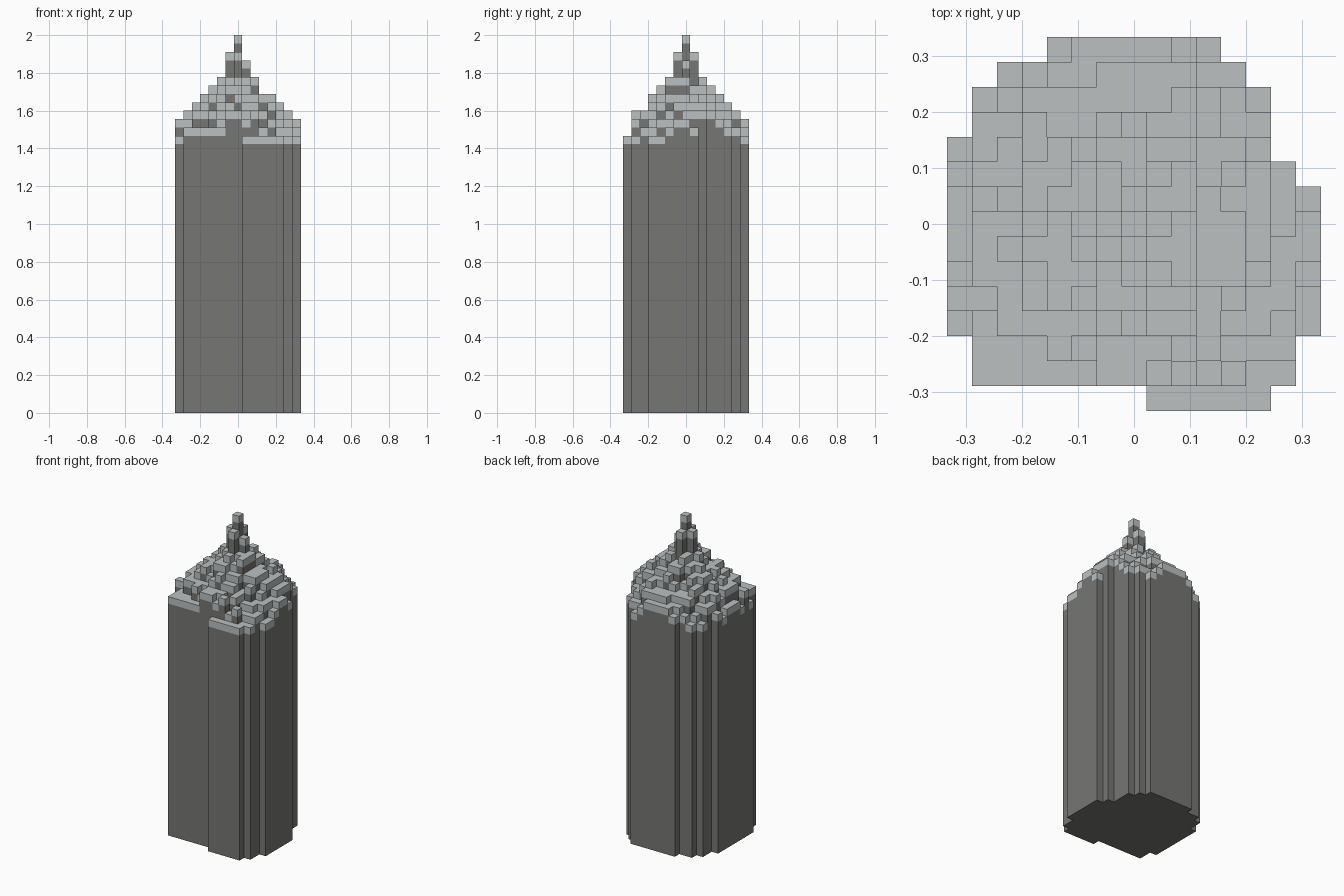
import bpy
import bmesh
import math
import random

cube = bpy.data.objects.get("Cube")
if cube:
    bpy.data.objects.remove(cube, do_unlink=True)

N = 15                      # blocks across
S = 2 / 45                  # block size
MID = N // 2
random.seed(4)


def material(name, rgb):
    mat = bpy.data.materials.new(name)
    mat.use_nodes = True
    colour = (*rgb, 1)
    mat.diffuse_color = colour
    mat.node_tree.nodes["Principled BSDF"].inputs["Base Color"].default_value = colour
    return mat


rock = material("dark_rock", (0.18, 0.18, 0.172))
snow = material("pale_snow", (0.50, 0.53, 0.53))

# Footprint: first and last block of each row, from back to front
spans = ([(4, 10), (2, 11), (1, 12), (1, 12), (0, 12), (0, 13)]
         + [(0, 14)] * 6 + [(1, 13)] * 2 + [(8, 12)])

# Highest block allowed in each column (left to right) and row (back to front)
col_max = [35, 36, 38, 38, 39, 40, 40, 40, 40, 40, 38, 38, 37, 36, 35]
row_max = [35, 36, 37, 39, 39, 40, 40, 40, 40, 40, 39, 38, 36, 36, 33]

# Rugged cone of stacked blocks
height = {}
for j, (first, last) in enumerate(spans):
    for i in range(first, last + 1):
        dist = math.hypot(i - MID, j - MID)
        cone = round(42.4 - dist - random.uniform(0, 1.7))
        height[i, j] = max(32, min(col_max[i], row_max[j], cone))

# Summit spike and its shoulders
for di, dj, top in ((0, 0, 45), (-1, 0, 43), (0, -1, 43), (0, 1, 43), (1, 0, 42)):
    height[MID + di, MID + dj] = top


def point(i, j, k):
    return ((i - N / 2) * S, (N / 2 - j) * S, k * S)


def face(bm, corners):
    bm.faces.new([bm.verts.new(point(*c)) for c in corners])


def wall(bm, a, b, low, high):
    if high > low:
        face(bm, [(*a, low), (*b, low), (*b, high), (*a, high)])


def finish(bm, name, mat):
    bmesh.ops.remove_doubles(bm, verts=bm.verts, dist=S / 100)
    bmesh.ops.dissolve_limit(bm, angle_limit=0.01, verts=bm.verts, edges=bm.edges)
    mesh = bpy.data.meshes.new(name)
    bm.to_mesh(mesh)
    bm.free()
    mesh.materials.append(mat)
    obj = bpy.data.objects.new(name, mesh)
    bpy.context.collection.objects.link(obj)


rock_bm, snow_bm = bmesh.new(), bmesh.new()
for (i, j), top in height.items():
    ring = [(i, j), (i, j + 1), (i + 1, j + 1), (i + 1, j)]
    face(snow_bm, [(*c, top) for c in ring])
    face(rock_bm, [(*c, 0) for c in reversed(ring)])
    # Exposed sides: one block of snow over bare rock
    for n, (di, dj) in enumerate(((-1, 0), (0, 1), (1, 0), (0, -1))):
        low = height.get((i + di, j + dj), 0)
        a, b = ring[n], ring[(n + 1) % 4]
        wall(snow_bm, a, b, max(low, top - 1), top)
        wall(rock_bm, a, b, low, top - 1)

finish(rock_bm, "rock_pillar", rock)
finish(snow_bm, "snow_cap", snow)
